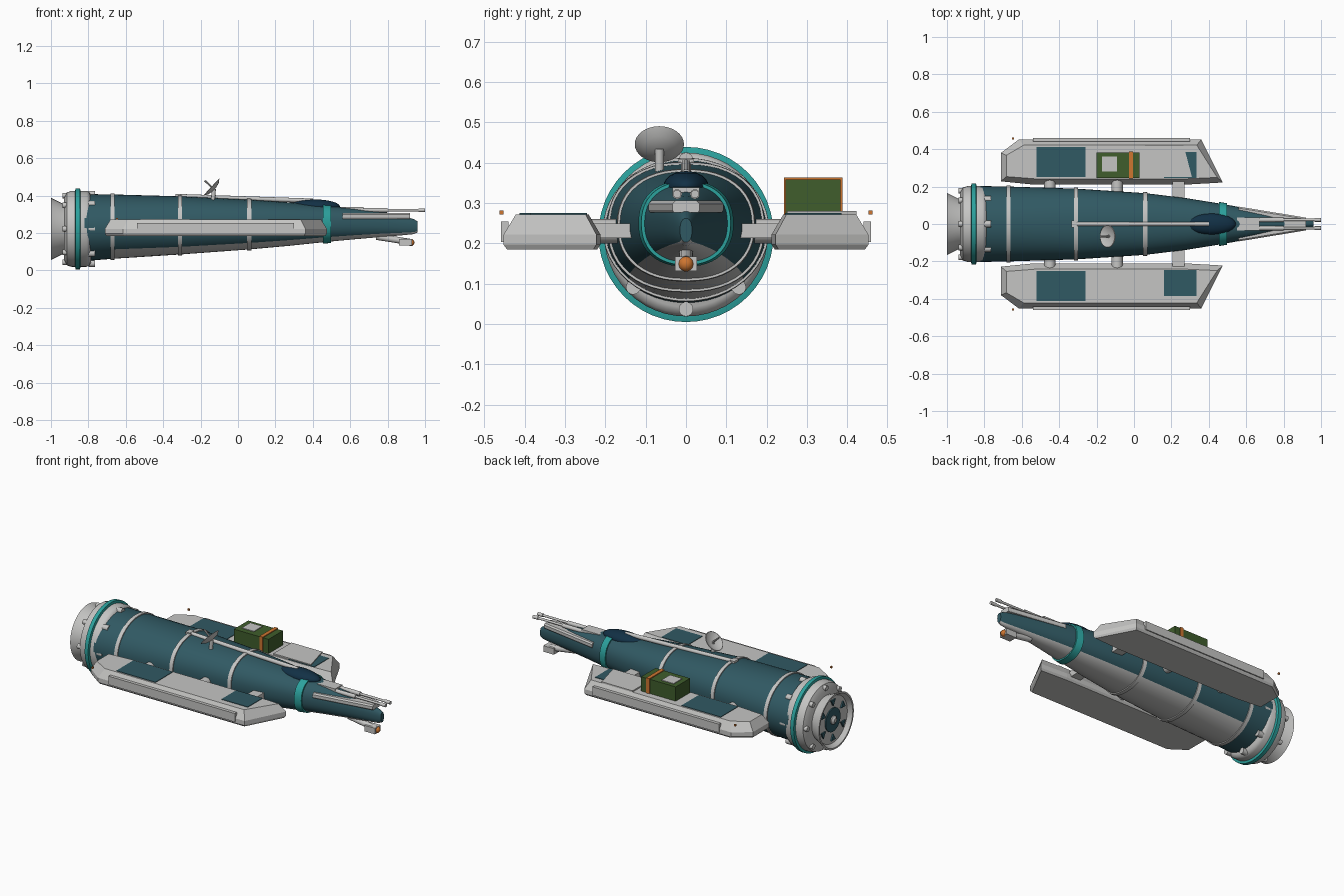
import bpy, bmesh, math
from mathutils import Vector

if "Cube" in bpy.data.objects:
    bpy.data.objects.remove(bpy.data.objects["Cube"])

def mat(name, r, g, b):
    m = bpy.data.materials.new(name)
    m.diffuse_color = (r, g, b, 1)
    m.use_nodes = True
    m.node_tree.nodes["Principled BSDF"].inputs["Base Color"].default_value = m.diffuse_color
    return m

TEAL = mat("dark teal", 0.03, 0.10, 0.125)
GREY = mat("light grey", 0.56, 0.56, 0.55)
AQUA = mat("bright teal", 0.025, 0.36, 0.34)
NAVY = mat("navy glass", 0.006, 0.03, 0.06)
GREEN = mat("crate green", 0.05, 0.11, 0.025)
ORANGE = mat("orange", 0.62, 0.18, 0.03)

def finish(bm, name, mats, smooth=35):
    bmesh.ops.recalc_face_normals(bm, faces=bm.faces)
    me = bpy.data.meshes.new(name)
    bm.to_mesh(me)
    bm.free()
    ob = bpy.data.objects.new(name, me)
    bpy.context.collection.objects.link(ob)
    for m in mats:
        me.materials.append(m)
    if smooth:
        bpy.ops.object.select_all(action='DESELECT')
        ob.select_set(True)
        bpy.context.view_layer.objects.active = ob
        bpy.ops.object.shade_smooth_by_angle(angle=math.radians(smooth))
    return ob

def loft(name, rings, mats, rule=None, caps=True, smooth=35):
    """Skin closed loops of points; rule(section, side) gives the material."""
    bm = bmesh.new()
    loops = [[bm.verts.new(p) for p in r] for r in rings]
    n = len(rings[0])
    for k in range(len(loops) - 1):
        for i in range(n):
            j = (i + 1) % n
            f = bm.faces.new((loops[k][i], loops[k][j], loops[k + 1][j], loops[k + 1][i]))
            f.material_index = rule(k, i) if rule else 0
    if caps:
        bm.faces.new(loops[0])
        bm.faces.new(loops[-1])
    return finish(bm, name, mats, smooth)

def box(name, x, y, z, m):
    pts = lambda h: [(x[0], y[0], h), (x[1], y[0], h), (x[1], y[1], h), (x[0], y[1], h)]
    return loft(name, [pts(z[0]), pts(z[1])], [m], smooth=0)

def tube(name, a, b, r1, m, r2=None, n=16):
    a, b = Vector(a), Vector(b)
    q = (b - a).to_track_quat('Z', 'Y')
    ring = lambda c, r: [c + q @ Vector((r * math.cos(t), r * math.sin(t), 0))
                         for t in (2 * math.pi * i / n for i in range(n))]
    return loft(name, [ring(a, r1), ring(b, r1 if r2 is None else r2)], [m])

def ball(name, c, s, m):
    bm = bmesh.new()
    bmesh.ops.create_uvsphere(bm, u_segments=24, v_segments=12, radius=1)
    for v in bm.verts:
        v.co = Vector((v.co.x * s[0] + c[0], v.co.y * s[1] + c[1], v.co.z * s[2] + c[2]))
    return finish(bm, name, [m], 60)

# Hull sections: x, half width, top, bottom
HULL = [(-0.82, .203, .408, .05), (-0.67, .200, .406, .062), (-0.31, .189, .396, .085),
        (0.06, .165, .378, .112), (0.28, .138, .363, .132), (0.48, .106, .346, .153),
        (0.62, .080, .333, .166), (0.76, .054, .316, .178), (0.88, .032, .290, .188),
        (0.94, .020, .274, .194), (0.96, .015, .262, .203)]
N = 48

def section(x, grow=0.0):
    for a, b in zip(HULL, HULL[1:]):
        if a[0] <= x <= b[0]:
            t = (x - a[0]) / (b[0] - a[0])
            hw, top, bot = (a[i] + (b[i] - a[i]) * t for i in (1, 2, 3))
            break
    e = 1.0 if x < -0.5 else 0.88
    pw = lambda v: math.copysign(abs(v) ** e, v)
    return [(x, (hw + grow) * pw(math.cos(t)),
             (top + bot) / 2 + ((top - bot) / 2 + grow) * pw(math.sin(t)))
            for t in (2 * math.pi * i / N for i in range(N))]

def belly(k, i):
    angle = 360 * (i + 0.5) / N
    return 1 if k > 0 and 225 < angle < 315 else 0

loft("hull", [section(h[0]) for h in HULL], [TEAL, GREY], belly)

# Bands around the hull
for x in (-0.67, -0.31, 0.06):
    loft("hull_band", [section(x - .011, .006), section(x + .011, .006)], [GREY])
loft("neck_band", [section(.455, .008), section(.498, .008)], [AQUA])

# Rear collar and engine, turned around the x axis
CZ = 0.222

def turned(name, profile, mats, rule=None):
    rings = [[(x, r * math.cos(t), CZ + r * math.sin(t))
              for t in (2 * math.pi * i / N for i in range(N))] for x, r in profile]
    return loft(name, rings, mats, rule)

turned("rear_collar", [(-.93, .165), (-.915, .195), (-.89, .203), (-.81, .203),
                       (-.795, .196), (-.785, .18)], [GREY])
turned("collar_stripe", [(-.872, .2), (-.868, .217), (-.845, .217), (-.841, .2)], [AQUA])
turned("engine_bell", [(-.92, .13), (-.94, .136), (-1.0, .166), (-1.0, .156), (-.975, .14),
                       (-.97, .01)], [GREY])
turned("engine_disc", [(-.965, .07), (-.979, .07)], [TEAL])
turned("engine_hub", [(-.965, .028), (-.985, .025), (-.995, .012)], [GREY])
for i in range(6):
    a = math.pi * (i + 0.5) / 3
    ring = lambda x: [(x, r * math.cos(a + d), CZ + r * math.sin(a + d))
                      for r, d in ((.085, 0), (.122, -.17), (.122, .17))]
    loft("engine_fin", [ring(-.968), ring(-.982)], [TEAL], smooth=0)
for i in range(8):
    a = math.pi * i / 4
    y, z = math.cos(a), math.sin(a)
    tube("collar_stud", (-.80, .185 * y, CZ + .185 * z), (-.765, .185 * y, CZ + .185 * z), .018, GREY)
    tube("collar_nozzle", (-.91, .178 * y, CZ + .178 * z), (-.938, .178 * y, CZ + .178 * z), .015, GREY)

# Spine pipe, canopy and nose plate
tube("spine_pipe", (-.33, 0, .397), (.40, 0, .372), .012, GREY)
box("spine_end", (-.335, -.305), (-.02, .02), (.38, .408), GREY)
ball("canopy", (.41, 0, .342), (.135, .056, .037), NAVY)
plate = lambda z, d: [(.56, -.093 + d, z), (.92, -.034 + d, z), (.92, .034 - d, z), (.56, .093 - d, z)]
loft("nose_plate", [plate(.276, .004), plate(.283, 0), plate(.298, 0), plate(.306, .008)], [GREY], smooth=0)

# Twin nose guns and chin gun
box("gun_mount", (.55, .67), (-.034, .034), (.31, .338), GREY)
for s in (-1, 1):
    tube("gun_sleeve", (.6, s * .022, .322), (.80, s * .022, .322), .012, GREY)
    tube("gun_barrel", (.75, s * .022, .322), (1.0, s * .022, .322), .007, GREY)
    tube("gun_muzzle", (.965, s * .022, .322), (1.0, s * .022, .322), .010, GREY)
tube("chin_arm", (.74, 0, .18), (.92, 0, .152), .017, GREY)
box("chin_block", (.86, .93), (-.027, .027), (.132, .168), GREY)
ball("chin_lamp", (.925, 0, .149), (.018, .019, .019), ORANGE)

# Side pods
OUT = [(-.712, .228), (-.712, .38), (-.615, .452), (.36, .452), (.475, .222), (.30, .212), (-.55, .212)]

def pod_ring(s, z, d):
    cx, cy = -.12, .33
    return [(cx + (x - cx) * (1 - d / .59), s * (cy + (y - cy) * (1 - d / .12)), z) for x, y in OUT]

for s in (-1, 1):
    loft("side_pod", [pod_ring(s, .185, .008), pod_ring(s, .197, 0), pod_ring(s, .222, 0),
                      pod_ring(s, .272, .030)], [GREY], smooth=0)
    side = lambda a, b: tuple(sorted((s * a, s * b)))
    box("pod_rail", (-.54, .30), side(.44, .459), (.203, .254), GREY)
    box("pod_patch_rear", (-.52, -.26), side(.25, .413), (.268, .275), TEAL)
    box("pod_patch_front", (.16, .335), side(.245, .385), (.268, .275), TEAL)
    box("pod_marker", (-.652, -.642), side(.452, .462), (.271, .281), ORANGE)
    box("pod_pylon", (.205, .27), side(.11, .235), (.213, .249), GREY)
    for x in (-.45, -.09):
        tube("pod_strut", (x, s * .15, .23), (x, s * .235, .23), .03, GREY)

# Cargo crate with strap, and hatch on the far pod
box("crate", (-.20, .03), (.247, .383), (.27, .358), GREEN)
box("crate_strap", (-.028, -.006), (.243, .388), (.27, .363), ORANGE)
box("crate_label", (-.17, -.09), (.28, .36), (.357, .362), GREY)
hatch = lambda z: [(.06, .25, z), (.31, .25, z), (.265, .422, z), (.06, .422, z)]
loft("pod_hatch", [hatch(.268), hatch(.28)], [GREY], smooth=0)

# Dish antenna: shallow bowl facing up and back
D = Vector((-.73, 0, .68)).normalized()
C = Vector((-.138, -.066, .443))
q = D.to_track_quat('Z', 'Y')
rings = [[C + q @ Vector((r * math.cos(t), r * math.sin(t), h))
          for t in (2 * math.pi * i / 32 for i in range(32))]
         for r, h in ((.012, -.016), (.04, -.010), (.061, .004), (.058, .006), (.038, -.004), (.01, -.009))]
loft("dish", rings, [GREY])
tube("dish_mast", (-.135, -.066, .355), C - D * .012, .011, GREY)
tube("dish_feed", C - D * .01, C + D * .055, .005, GREY, n=8)
